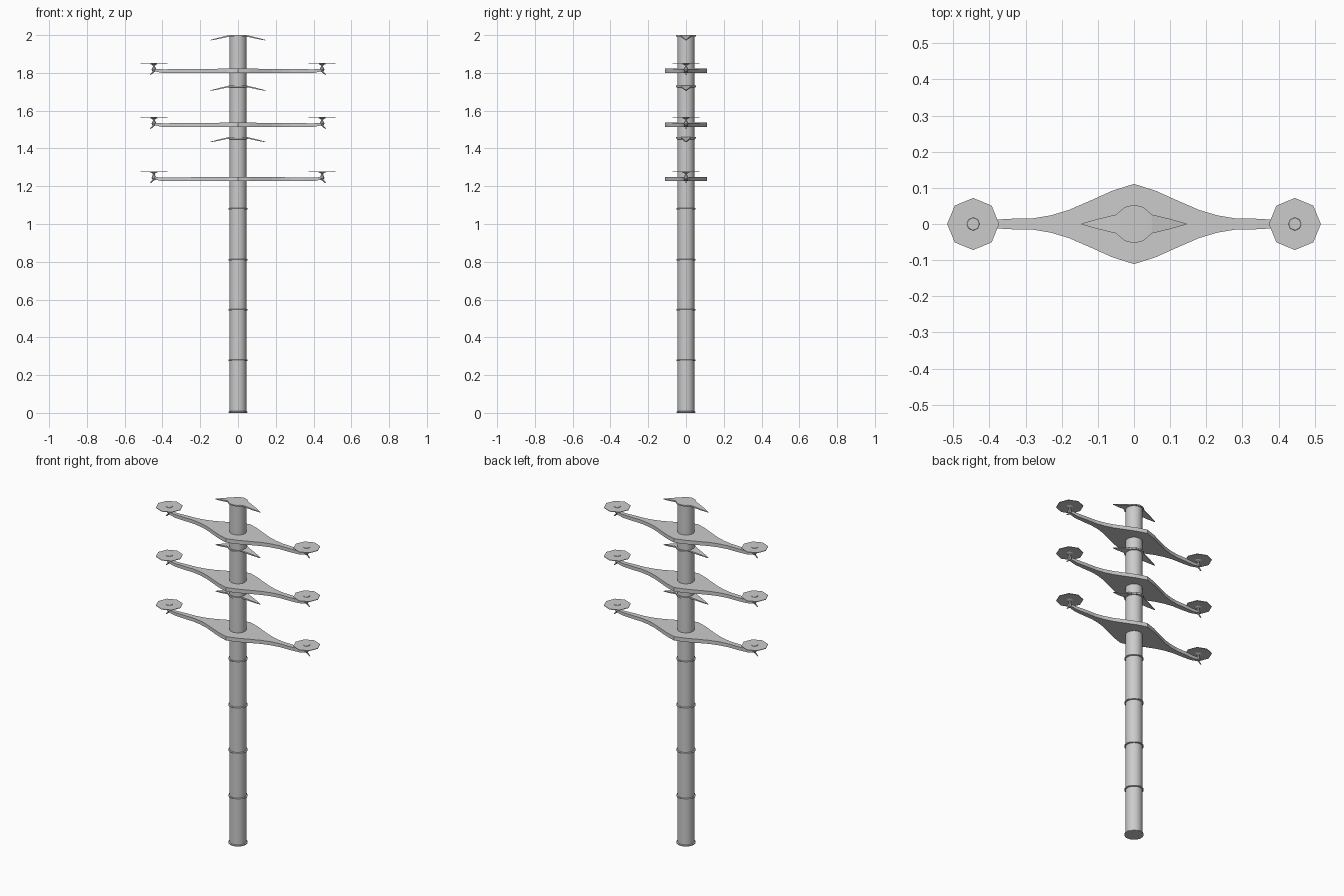
import bpy, bmesh, math
from mathutils import Vector

if "Cube" in bpy.data.objects:
    bpy.data.objects.remove(bpy.data.objects["Cube"])

grey = bpy.data.materials.new("concrete_grey")
grey.diffuse_color = (0.6, 0.6, 0.6, 1)
grey.use_nodes = True
grey.node_tree.nodes["Principled BSDF"].inputs["Base Color"].default_value = grey.diffuse_color


def finish(name, bm, smooth=False):
    bmesh.ops.recalc_face_normals(bm, faces=bm.faces)
    me = bpy.data.meshes.new(name)
    bm.to_mesh(me)
    bm.free()
    me.materials.append(grey)
    ob = bpy.data.objects.new(name, me)
    bpy.context.collection.objects.link(ob)
    if smooth:
        bpy.ops.object.select_all(action='DESELECT')
        ob.select_set(True)
        bpy.context.view_layer.objects.active = ob
        bpy.ops.object.shade_smooth_by_angle(angle=math.radians(40))
    return ob


def lathe(name, profile, sides, x=0, z=0, smooth=False):
    """Stack of rings (radius, height), capped at both ends."""
    bm = bmesh.new()
    rings = [[bm.verts.new((x + r * math.cos(2 * math.pi * i / sides),
                            r * math.sin(2 * math.pi * i / sides), z + h))
              for i in range(sides)] for r, h in profile]
    for a, b in zip(rings, rings[1:]):
        for i in range(sides):
            j = (i + 1) % sides
            bm.faces.new((a[i], a[j], b[j], b[i]))
    bm.faces.new(rings[0][::-1])
    bm.faces.new(rings[-1])
    return finish(name, bm, smooth)


def blade(name, half, z):
    """Plate along x from stations (x, half width, bottom, top), mirrored."""
    stations = [(-x, w, b, t) for x, w, b, t in reversed(half[1:])] + half
    bm = bmesh.new()
    secs = [[bm.verts.new((x, y, z + h)) for y, h in
             ((-w, b), (w, b), (w, t), (-w, t))] for x, w, b, t in stations]
    for a, b in zip(secs, secs[1:]):
        for i in range(4):
            j = (i + 1) % 4
            bm.faces.new((a[i], a[j], b[j], b[i]))
    bm.faces.new(secs[0])
    bm.faces.new(secs[-1])
    return finish(name, bm)


def rod(name, p, q, r):
    p, q = Vector(p), Vector(q)
    bm = bmesh.new()
    bmesh.ops.create_cone(bm, cap_ends=True, segments=6, radius1=r,
                          radius2=r * 0.6, depth=(q - p).length)
    rot = (q - p).to_track_quat('Z', 'Y').to_matrix()
    for v in bm.verts:
        v.co = rot @ v.co + (p + q) / 2
    return finish(name, bm)


# Main pole
lathe("pole", [(0.045, 0), (0.045, 1.998)], 24, smooth=True)

# Joint rings up the pole
for i, z in enumerate((0, 0.274, 0.541, 0.806, 1.076, 1.448, 1.722)):
    lathe(f"joint_ring_{i}", [(0.045, 0), (0.051, 0.002), (0.051, 0.007), (0.045, 0.009)],
          24, z=z, smooth=True)

# Drooping pointed fins, the highest one capping the pole
fin = [(0, 0.053, -0.007, 0), (0.025, 0.047, -0.007, 0), (0.038, 0.036, -0.007, 0),
       (0.05, 0.026, -0.009, -0.001), (0.10, 0.014, -0.020, -0.013),
       (0.145, 0.001, -0.028, -0.025)]
for i, z in enumerate((1.461, 1.733, 2.0)):
    blade(f"fin_{i}", fin, z)

# Cross arms with a dish, post and spur at each end
outline = [(0, 0.111), (0.06, 0.092), (0.12, 0.065), (0.18, 0.039), (0.23, 0.024),
           (0.28, 0.0155), (0.34, 0.0145), (0.40, 0.011)]
arm = [(x, w, -0.011, 0.012 - 0.01 * x) for x, w in outline] + [(0.447, 0.008, -0.002, 0.011)]
for i, z in enumerate((1.238, 1.525, 1.811)):
    blade(f"cross_arm_{i}", arm, z)
    for s, side in ((-1, "left"), (1, "right")):
        x = 0.445 * s
        lathe(f"post_{side}_{i}", [(0.007, -0.004), (0.013, 0.006), (0.006, 0.022),
                                   (0.007, 0.030), (0.020, 0.036)], 8, x, z)
        lathe(f"dish_{side}_{i}", [(0.072, 0.036), (0.072, 0.039)], 8, x, z)
        lathe(f"dish_hub_{side}_{i}", [(0.018, 0.039), (0.017, 0.041)], 8, x, z)
        rod(f"spur_{side}_{i}", (0.437 * s, 0, z + 0.004), (0.464 * s, 0, z - 0.020), 0.005)
